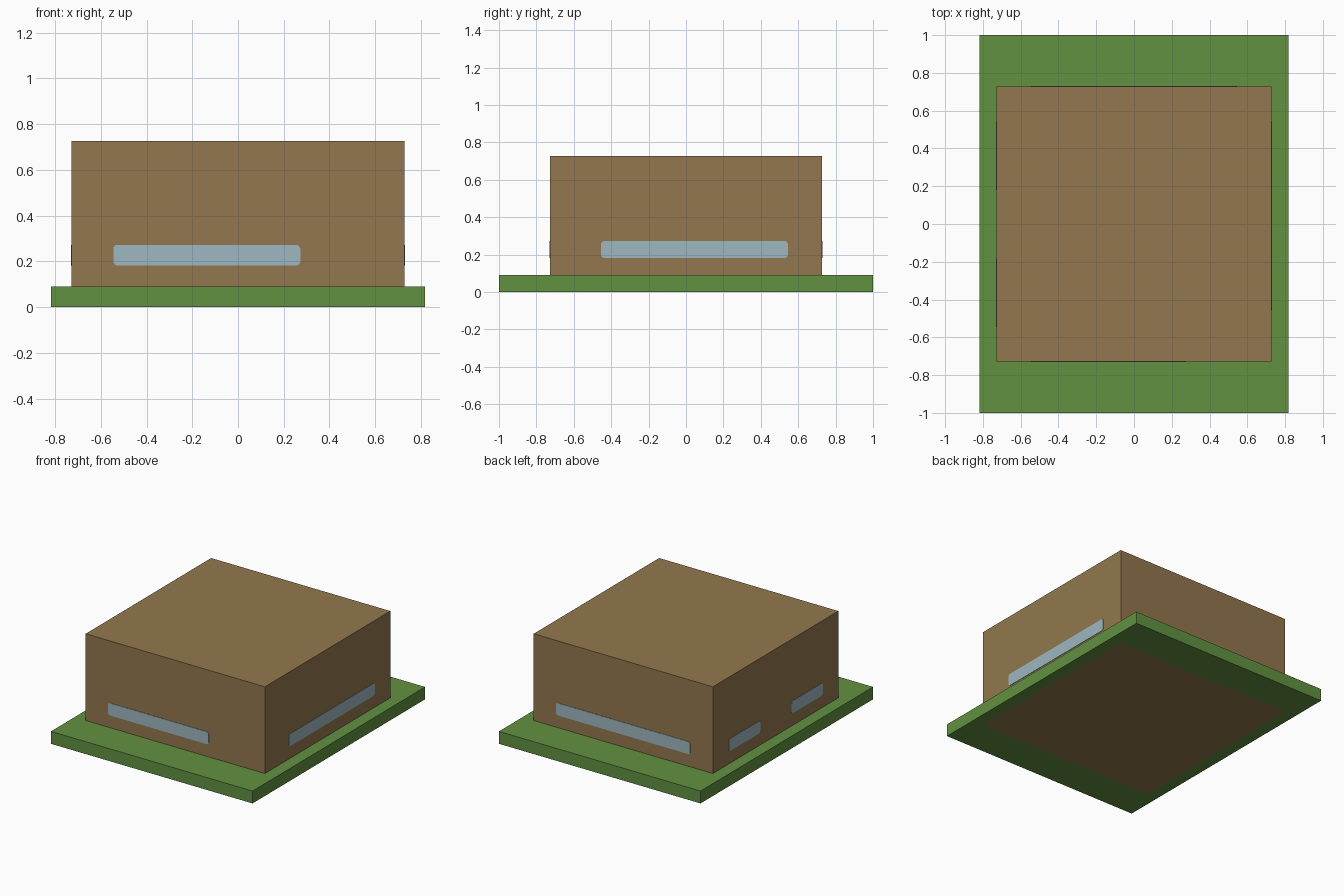
import bpy
import bmesh
import math
from mathutils import Matrix, Vector

default_cube = bpy.data.objects.get("Cube")
if default_cube:
    bpy.data.objects.remove(default_cube, do_unlink=True)

U = 1 / 11           # design module: the lawn is 18 by 22 modules
HALF = 8 * U         # half width of the building
WALL_TOP = 8 * U
PLATE = 0.003        # thickness of the glazing


def make_material(name, rgb):
    mat = bpy.data.materials.new(name)
    mat.use_nodes = True
    colour = (*rgb, 1)
    mat.diffuse_color = colour
    bsdf = mat.node_tree.nodes["Principled BSDF"]
    bsdf.inputs["Base Color"].default_value = colour
    bsdf.inputs["Roughness"].default_value = 0.8
    return mat


def finish(name, bm, mat):
    bmesh.ops.recalc_face_normals(bm, faces=bm.faces[:])
    mesh = bpy.data.meshes.new(name)
    bm.to_mesh(mesh)
    bm.free()
    mesh.materials.append(mat)
    obj = bpy.data.objects.new(name, mesh)
    bpy.context.collection.objects.link(obj)
    return obj


def extrude(bm, faces, vector):
    result = bmesh.ops.extrude_face_region(bm, geom=faces, use_keep_orig=True)
    moved = [g for g in result["geom"] if isinstance(g, bmesh.types.BMVert)]
    bmesh.ops.translate(bm, verts=moved, vec=vector)


def rectangle(bm, hx, hy):
    verts = [bm.verts.new((x * hx, y * hy, 0))
             for x, y in ((-1, -1), (1, -1), (1, 1), (-1, 1))]
    return [bm.edges.new((verts[i], verts[(i + 1) % 4])) for i in range(4)]


def window(name, start, end, angle, mat):
    """Rounded strip on the front wall, turned about z to its own wall."""
    low, high, radius, steps = 2 * U, 3 * U, 0.018, 3
    corners = ((end - radius, high - radius), (start + radius, high - radius),
               (start + radius, low + radius), (end - radius, low + radius))
    bm = bmesh.new()
    outline = []
    for quarter, (cx, cz) in enumerate(corners):
        for s in range(steps + 1):
            a = (quarter + s / steps) * math.pi / 2
            outline.append(bm.verts.new((cx + radius * math.cos(a), -HALF,
                                         cz + radius * math.sin(a))))
    extrude(bm, [bm.faces.new(outline)], Vector((0, -PLATE, 0)))
    bm.transform(Matrix.Rotation(math.radians(angle), 4, "Z"))
    return finish(name, bm, mat)


brown = make_material("brown wall", (0.29, 0.187, 0.077))
green = make_material("grass green", (0.122, 0.283, 0.052))
glass = make_material("pale blue glass", (0.338, 0.475, 0.523))

# Lawn slab, open in the middle where the building stands
bm = bmesh.new()
edges = rectangle(bm, 9 * U, 11 * U) + rectangle(bm, HALF, HALF)
ring = bmesh.ops.bridge_loops(bm, edges=edges)["faces"]
extrude(bm, ring, Vector((0, 0, U)))
finish("lawn", bm, green)

# Building block reaching down through the lawn
bm = bmesh.new()
bmesh.ops.create_cube(bm, size=1)
bmesh.ops.scale(bm, verts=bm.verts[:], vec=(2 * HALF, 2 * HALF, WALL_TOP))
bmesh.ops.translate(bm, verts=bm.verts[:], vec=(0, 0, WALL_TOP / 2))
finish("building", bm, brown)

# Window strips: name, start and end in modules along the wall, wall angle
for name, start, end, angle in (
        ("front_window", -6, 3, 0),
        ("left_window", -5, 6, 90),
        ("back_window", -6, 6, 180),
        ("right_window_rear", -6, -2, 270),
        ("right_window_fore", 2, 6, 270)):
    window(name, start * U, end * U, angle, glass)
